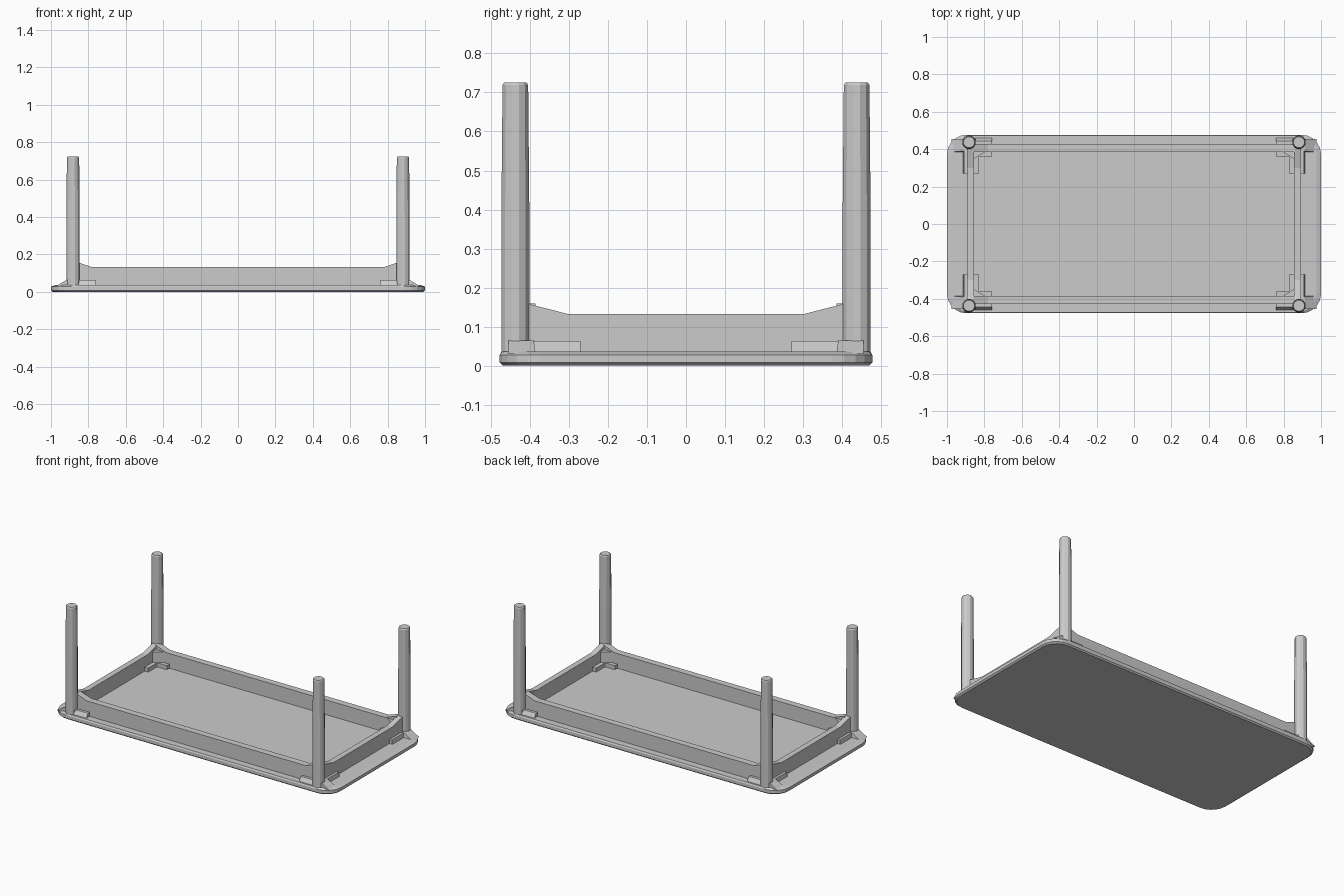
import bpy, bmesh, math
from mathutils import Vector

if "Cube" in bpy.data.objects:
    bpy.data.objects.remove(bpy.data.objects["Cube"])


def finish(name, bm):
    bmesh.ops.recalc_face_normals(bm, faces=bm.faces)
    me = bpy.data.meshes.new(name)
    bm.to_mesh(me)
    bm.free()
    ob = bpy.data.objects.new(name, me)
    bpy.context.collection.objects.link(ob)
    return ob


def loft(name, rings):
    # closed solid through equal-sized rings of points
    bm = bmesh.new()
    vs = [[bm.verts.new(p) for p in r] for r in rings]
    n = len(vs[0])
    for a, b in zip(vs, vs[1:]):
        for i in range(n):
            j = (i + 1) % n
            bm.faces.new((a[i], a[j], b[j], b[i]))
    bm.faces.new(vs[0][::-1])
    bm.faces.new(vs[-1])
    return finish(name, bm)


def rounded(hx, hy, r, z, seg=5):
    pts = []
    for k, (sx, sy) in enumerate(((1, 1), (-1, 1), (-1, -1), (1, -1))):
        for i in range(seg + 1):
            a = math.pi / 2 * (k + i / seg)
            pts.append((sx * (hx - r) + r * math.cos(a),
                        sy * (hy - r) + r * math.sin(a), z))
    return pts


def circle(x, y, r, z, n=12):
    return [(x + r * math.cos(2 * math.pi * (i + .5) / n),
             y + r * math.sin(2 * math.pi * (i + .5) / n), z) for i in range(n)]


def rect(x0, x1, y0, y1, z, sx=1, sy=1):
    return [(sx * x, sy * y, z) for x, y in ((x0, y0), (x1, y0), (x1, y1), (x0, y1))]


# Upturned table top
loft("table_top", [rounded(0.99, 0.468, 0.10, 0.0),
                   rounded(1.0, 0.477, 0.105, 0.008),
                   rounded(1.0, 0.477, 0.105, 0.028),
                   rounded(0.975, 0.472, 0.10, 0.037)])

# Aprons: side profile rises towards the legs
PROFILE = ((-1, 0.03), (1, 0.03), (1, 0.16), ("in", 0.132), ("-in", 0.132), (-1, 0.16))


def apron(name, half, inner, lo, hi, along_x):
    def side(d):
        ring = []
        for t, z in PROFILE:
            u = {"in": inner, "-in": -inner}.get(t, None)
            u = t * half if u is None else u
            ring.append((u, d, z) if along_x else (d, u, z))
        return ring
    return loft(name, [side(lo), side(hi)])


for s, n in ((-1, "front"), (1, "back")):
    apron(n + "_apron", 0.86, 0.78, s * 0.385, s * 0.428, True)
for s, n in ((-1, "left"), (1, "right")):
    apron(n + "_apron", 0.41, 0.30, s * 0.855, s * 0.892, False)

# Legs with corner braces and flared collars
for sx, nx in ((-1, "left"), (1, "right")):
    for sy, ny in ((-1, "front"), (1, "back")):
        tag = f"{ny}_{nx}_"
        x, y = sx * 0.882, sy * 0.437
        loft(tag + "leg", [circle(x, y, 0.037, 0.03), circle(x, y, 0.037, 0.40),
                           circle(x, y, 0.034, 0.719), circle(x, y, 0.030, 0.725)])
        # low blocks running along both aprons
        loft(tag + "long_block", [rect(0.76, 0.90, 0.36, 0.465, 0.03, sx, sy),
                                  rect(0.76, 0.90, 0.36, 0.445, 0.063, sx, sy)])
        loft(tag + "short_block", [rect(0.83, 0.915, 0.27, 0.42, 0.03, sx, sy),
                                   rect(0.83, 0.908, 0.27, 0.42, 0.063, sx, sy)])
        # sloping collar out to the rounded corner
        loft(tag + "collar", [rect(0.84, 0.975, 0.385, 0.455, 0.03, sx, sy),
                              rect(0.85, 0.915, 0.39, 0.455, 0.065, sx, sy)])
        # diagonal brace in the inner corner
        tri = [(0.86, 0.345), (0.86, 0.39), (0.79, 0.39)]
        loft(tag + "brace", [[(sx * a, sy * b, z) for a, b in tri] for z in (0.03, 0.132)])
